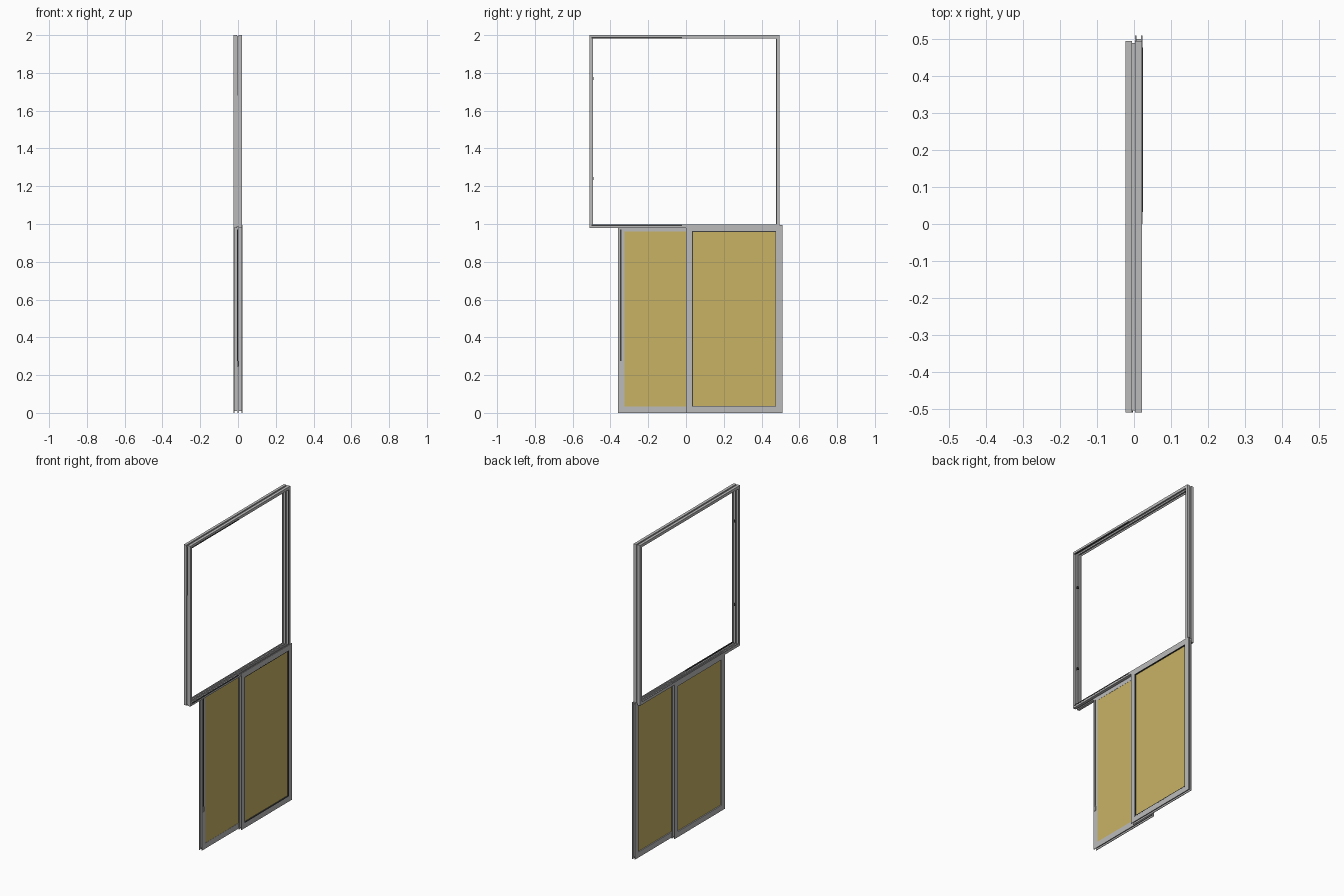
import bpy, bmesh

cube = bpy.data.objects.get("Cube")
if cube:
    bpy.data.objects.remove(cube, do_unlink=True)


def material(name, rgb):
    m = bpy.data.materials.new(name)
    m.use_nodes = True
    m.diffuse_color = (*rgb, 1)
    m.node_tree.nodes["Principled BSDF"].inputs["Base Color"].default_value = (*rgb, 1)
    return m


GREY = material("aluminium grey", (0.5, 0.5, 0.5))
YELLOW = material("pane yellow", (0.58, 0.45, 0.13))
DARK = material("seal dark grey", (0.05, 0.05, 0.05))


def finish(name, bm, mat):
    bmesh.ops.recalc_face_normals(bm, faces=bm.faces)
    mesh = bpy.data.meshes.new(name)
    bm.to_mesh(mesh)
    bm.free()
    mesh.materials.append(mat)
    ob = bpy.data.objects.new(name, mesh)
    bpy.context.collection.objects.link(ob)


def box(name, x, y, z, mat):
    bm = bmesh.new()
    bmesh.ops.create_cube(bm, size=1)
    for v in bm.verts:
        for i, (a, b) in enumerate((x, y, z)):
            v.co[i] = (a + b) / 2 + v.co[i] * (b - a)
    finish(name, bm, mat)


def frame(name, y, z, profile, mat):
    """Sweep a closed (inset, x) profile round a rectangle with mitred corners."""
    bm = bmesh.new()
    rings = []
    for sy, sz in ((0, 0), (1, 0), (1, 1), (0, 1)):
        rings.append([bm.verts.new((x, y[sy] + (d, -d)[sy], z[sz] + (d, -d)[sz]))
                      for d, x in profile])
    n = len(profile)
    for k in range(4):
        a, b = rings[k], rings[(k + 1) % 4]
        for i in range(n):
            j = (i + 1) % n
            bm.faces.new((a[i], a[j], b[j], b[i]))
    finish(name, bm, mat)


# Upper outer frame: two inward tracks and an outer groove
outer = [(0, -.0235), (0, -.006), (.006, -.006), (.006, .003), (0, .003), (0, .0215),
         (.018, .0215), (.018, .018), (.009, .018), (.009, .001), (.018, .001),
         (.018, -.004), (.009, -.004), (.009, -.02), (.018, -.02), (.018, -.0235)]
frame("outer_frame", (-.51, .495), (.98, 2), outer, GREY)

# Dark seals along the head, the sill and the closing jamb
for name, z in (("head_seal", 1.985), ("sill_seal", .994)):
    box(name, (.017, .022), (-.5, -.02), (z - .004, z + .004), DARK)
box("jamb_seal", (.016, .0218), (.479, .483), (1, 1.98), DARK)
box("front_jamb_seal", (-.005, -.003), (-.5105, -.5), (1.68, 1.99), DARK)
for name, z in (("upper_keeper", 1.77), ("lower_keeper", 1.24)):
    box(name, (-.004, .006), (-.502, -.491), (z - .008, z + .008), DARK)


# Sliding sashes: grooved outer edge, solid rail, pane and gasket
def sash(name, y, x0, x1, pane, z=(0, .995)):
    rail = [(0, x0), (0, x0 + .004), (.01, x0 + .004), (.01, x1 - .004),
            (0, x1 - .004), (0, x1), (.035, x1), (.035, x0)]
    frame(name + "_frame", y, z, rail, GREY)
    w = .034
    box(name + "_pane", pane, (y[0] + w, y[1] - w), (z[0] + w, z[1] - w), YELLOW)


sash("front_sash", (0, .51), .0025, .0235, (.009, .016))
sash("rear_sash", (-.36, .15), -.0235, -.0025, (-.0165, -.0035))
frame("front_gasket", (.033, .477), (.033, .962),
      [(0, .0238), (0, .015), (.004, .015), (.004, .0238)], DARK)

# Pull strip and latch on the rear sash
box("pull_strip", (-.003, 0), (-.349, -.342), (.245, .97), DARK)
box("latch", (-.003, .003), (-.352, -.339), (.245, .275), GREY)
